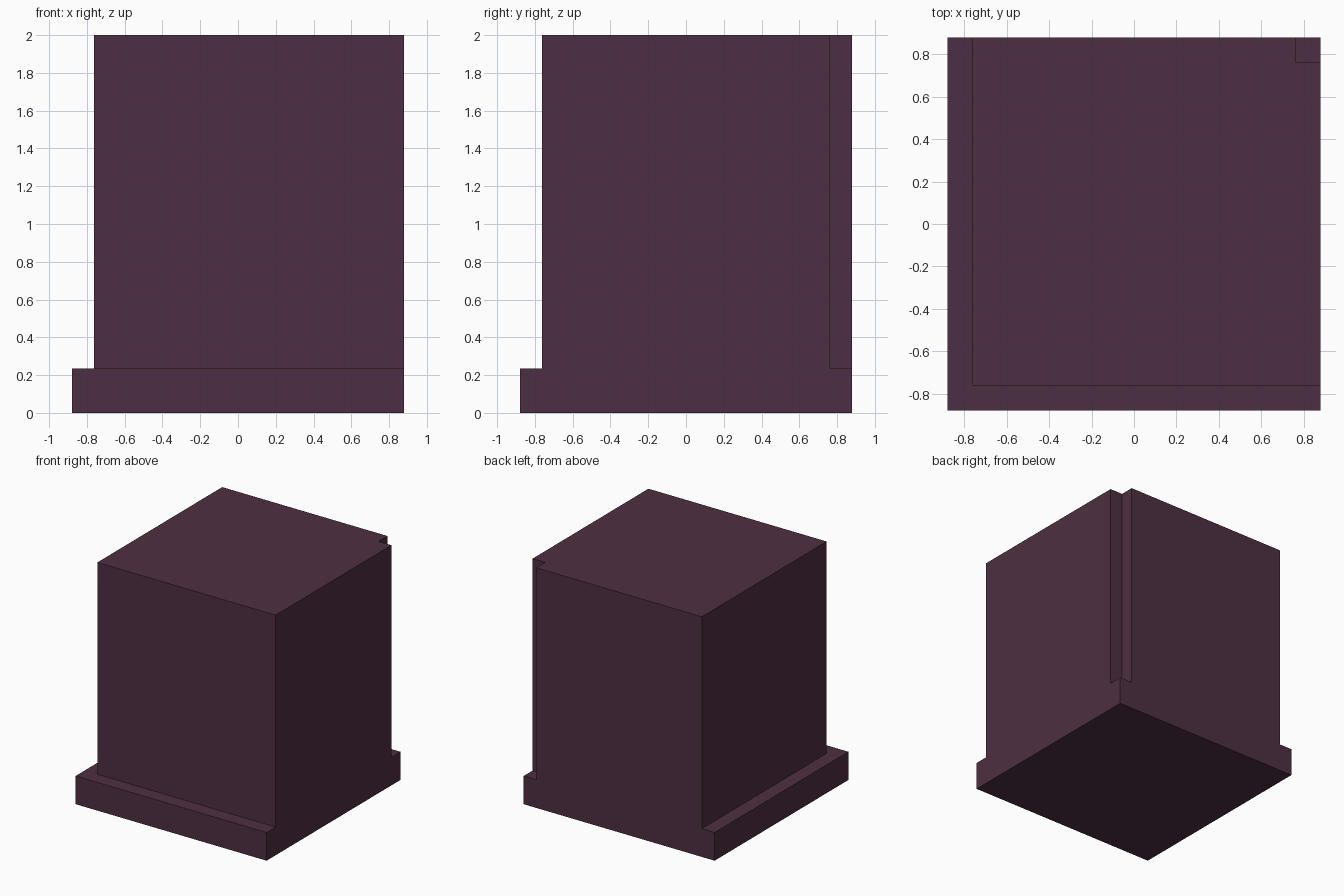
import bpy
import bmesh

if "Cube" in bpy.data.objects:
    bpy.data.objects.remove(bpy.data.objects["Cube"])

plum = bpy.data.materials.new("dark_plum")
plum.diffuse_color = (0.076, 0.028, 0.054, 1.0)
plum.use_nodes = True
plum.node_tree.nodes["Principled BSDF"].inputs["Base Color"].default_value = plum.diffuse_color

HALF = 0.88      # half width of the plinth
INNER = 0.762    # line of the stepped-in faces and the corner notch
STEP_Z = 0.235   # top of the plinth
TOP_Z = 2.0


def add_cap(bm, outline, z):
    return bm.faces.new([bm.verts.new((x, y, z)) for x, y in outline])


def extrude_up(bm, face, height):
    """Extrude a face straight up and return the new top face."""
    top = bmesh.ops.extrude_face_region(bm, geom=[face])["geom"]
    verts = [g for g in top if isinstance(g, bmesh.types.BMVert)]
    bmesh.ops.translate(bm, verts=verts, vec=(0, 0, height))


def prism(name, outline, z0, z1):
    bm = bmesh.new()
    extrude_up(bm, add_cap(bm, outline, z0), z1 - z0)
    bmesh.ops.recalc_face_normals(bm, faces=bm.faces)
    mesh = bpy.data.meshes.new(name)
    bm.to_mesh(mesh)
    bm.free()
    mesh.materials.append(plum)
    obj = bpy.data.objects.new(name, mesh)
    bpy.context.collection.objects.link(obj)
    return obj


# Square plinth
prism("plinth", [(-HALF, -HALF), (HALF, -HALF), (HALF, HALF), (-HALF, HALF)],
      0, STEP_Z)

# Block: stepped in at front and left, flush at back and right,
# with a square notch down the back right corner
prism("block", [(-INNER, -INNER), (HALF, -INNER), (HALF, INNER),
                (INNER, INNER), (INNER, HALF), (-INNER, HALF)],
      STEP_Z, TOP_Z)
